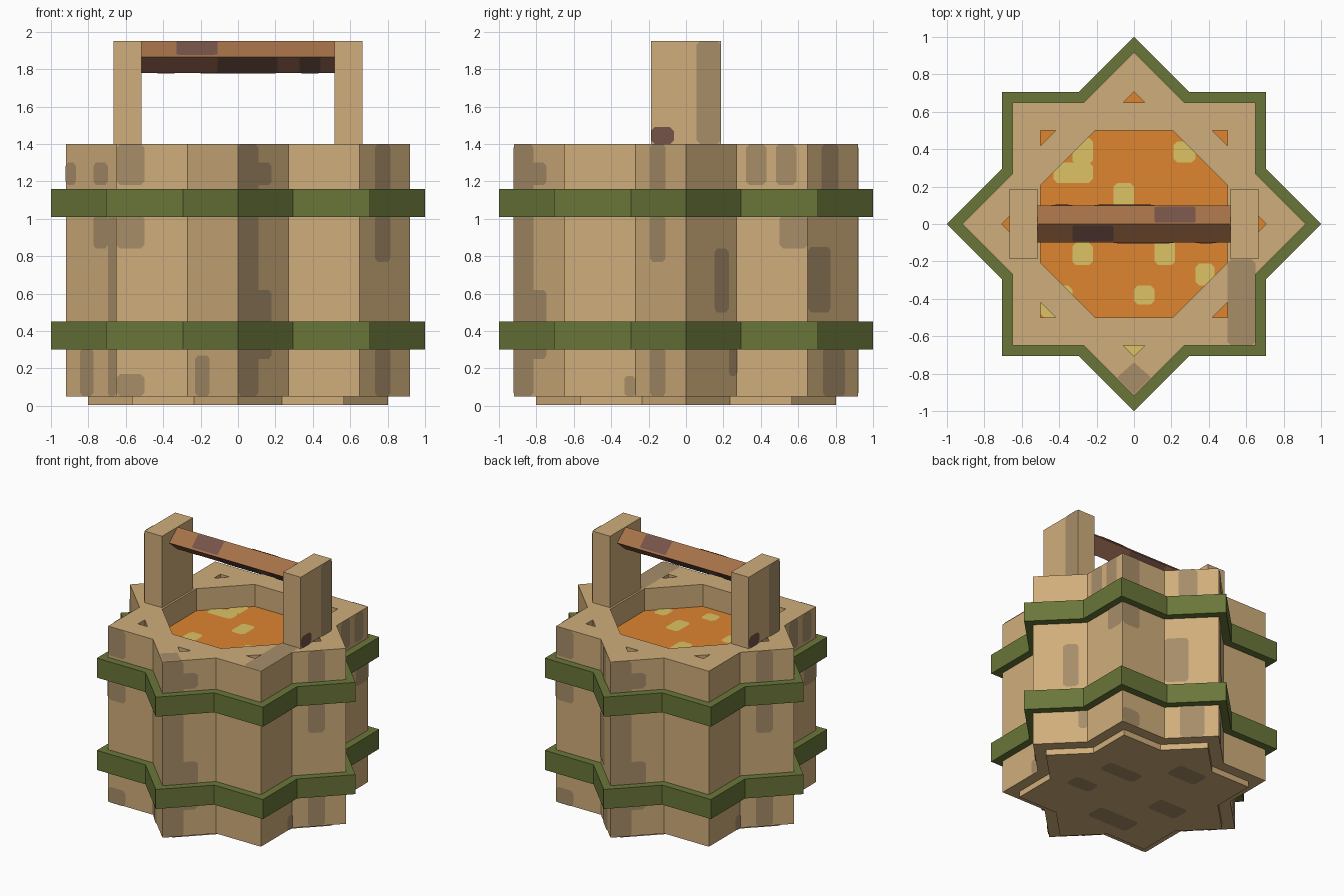
import bpy
import bmesh
from math import cos, sin, pi, radians
from mathutils import Vector

if "Cube" in bpy.data.objects:
    bpy.data.objects.remove(bpy.data.objects["Cube"])


def material(name, code):
    """Flat material from an sRGB hex code."""
    rgb = []
    for i in range(0, 6, 2):
        c = int(code[i:i + 2], 16) / 255
        rgb.append(c / 12.92 if c < 0.04 else ((c + 0.055) / 1.055) ** 2.4)
    mat = bpy.data.materials.new(name)
    mat.use_nodes = True
    mat.diffuse_color = (*rgb, 1)
    mat.node_tree.nodes["Principled BSDF"].inputs["Base Color"].default_value = (*rgb, 1)
    return mat


tan = material("tan wood", "D0AE7B")
worn = material("worn wood", "A78D69")
green = material("green band", "697639")
orange = material("orange liquid", "DE8530")
yellow = material("yellow foam", "DCC264")
brown = material("brown grip", "A57148")
russet = material("russet grip", "9C6B54")
dark = material("dark brown", "755348")


def add_object(name, verts, faces, mats, fix_normals=True):
    mesh = bpy.data.meshes.new(name)
    mesh.from_pydata([tuple(v) for v in verts], [], faces)
    if fix_normals:
        bm = bmesh.new()
        bm.from_mesh(mesh)
        bmesh.ops.recalc_face_normals(bm, faces=bm.faces)
        bm.to_mesh(mesh)
        bm.free()
    for mat in mats:
        mesh.materials.append(mat)
    obj = bpy.data.objects.new(name, mesh)
    bpy.context.scene.collection.objects.link(obj)
    return obj


def square(half, turn=0):
    r = half * 2 ** 0.5
    return [(r * cos(pi / 4 + turn + i * pi / 2), r * sin(pi / 4 + turn + i * pi / 2))
            for i in range(4)]


def star(half):
    """Eight-pointed outline of two crossed squares."""
    tip, notch = half * 2 ** 0.5, half / cos(pi / 8)
    return [((notch if i % 2 else tip) * cos(i * pi / 8),
             (notch if i % 2 else tip) * sin(i * pi / 8)) for i in range(16)]


def prism(name, outline, z0, z1, mat):
    n = len(outline)
    verts = [(x, y, z) for z in (z0, z1) for x, y in outline]
    faces = [tuple(range(n)), tuple(range(n, 2 * n))]
    faces += [(i, (i + 1) % n, (i + 1) % n + n, i + n) for i in range(n)]
    return add_object(name, verts, faces, [mat])


def tube(name, outer, inner, z0, z1, mat):
    n = len(outer)
    loops = [(outer, z0), (outer, z1), (inner, z1), (inner, z0)]
    verts = [(x, y, z) for loop, z in loops for x, y in loop]
    faces = []
    for k in range(4):
        a, b = k * n, (k + 1) % 4 * n
        faces += [(a + i, a + (i + 1) % n, b + (i + 1) % n, b + i) for i in range(n)]
    return add_object(name, verts, faces, [mat])


def patches(name, mat, origin, u_dir, v_dir, rects):
    """Thin painted patches with clipped corners on a plane."""
    origin, u_dir, v_dir = Vector(origin), Vector(u_dir), Vector(v_dir)
    verts, faces = [], []
    for u0, u1, v0, v1 in rects:
        c = min(0.02, (u1 - u0) / 4, (v1 - v0) / 4)
        pts = [(u0 + c, v0), (u1 - c, v0), (u1, v0 + c), (u1, v1 - c),
               (u1 - c, v1), (u0 + c, v1), (u0, v1 - c), (u0, v0 + c)]
        faces.append(tuple(range(len(verts), len(verts) + 8)))
        verts += [origin + u_dir * u + v_dir * v for u, v in pts]
    return add_object(name, verts, faces, [mat], fix_normals=False)


def wall_patches(name, mat, angle, distance, rects):
    a = radians(angle)
    d = distance + 0.004
    return patches(name, mat, (d * cos(a), d * sin(a), 0), (-sin(a), cos(a), 0), (0, 0, 1), rects)


# Barrel: two crossed square walls, base and bands
for label, turn in (("straight", 0), ("diagonal", pi / 4)):
    tube(label + "_wall", square(0.65, turn), square(0.5, turn), 0.05, 1.4, tan)
prism("base", star(0.567), 0.005, 0.06, tan)
for label, z in (("lower", 0.3), ("upper", 1.01)):
    tube(label + "_band", star(0.707), star(0.64), z, z + 0.15, green)

# Liquid with foam spots
level = 1.23
prism("liquid", star(0.57), level - 0.03, level, orange)
patches("foam", yellow, (0, 0, level + 0.004), (1, 0, 0), (0, 1, 0), [
    (-.43, -.22, .22, .33), (-.33, -.22, .32, .46), (.21, .33, .33, .44),
    (-.11, 0, .06, .22), (-.33, -.22, -.22, -.1), (.11, .22, -.22, -.05),
    (.33, .43, -.33, -.21), (0, .11, -.43, -.33), (-.5, -.33, -.5, -.33),
    (-.06, .06, -.71, -.64)])

# Worn patches on the staves
front = [(-.65, -.5, 1.18, 1.4), (-.65, -.5, .84, 1.02), (-.65, -.5, .05, .17)]
side = [(-.33, -.27, .05, .16), (.32, .43, 1.18, 1.4), (.48, .59, 1.18, 1.4),
        (.5, .65, .84, 1.02)]
corner = [(-.65, -.5, .05, 1.4), (-.52, -.4, 1.18, 1.3), (-.52, -.4, .25, .62),
          (.38, .5, 1.14, 1.4), (.38, .5, .77, 1.02), (.38, .5, .05, .31)]
back_corner = [(.27, .44, .5, .85), (.37, .5, 1.14, 1.4), (.38, .55, .05, .31),
               (-.33, -.27, .16, .31), (-.44, -.33, .5, .84)]
front_corner = [(-.65, -.57, 1.18, 1.3), (-.44, -.33, 1.18, 1.3), (-.44, -.33, .84, 1.02),
                (-.54, -.44, .05, .31), (-.33, -.27, .05, 1.02), (.33, .44, .05, .27)]
for label, angle, rects in (
        ("front", -90, front), ("back", 90, front), ("left", 0, side), ("right", 180, side),
        ("front_left", -45, corner), ("back_right", 135, corner),
        ("back_left", 45, back_corner), ("front_right", -135, front_corner)):
    wall_patches(label + "_worn_patches", worn, angle, 0.65, rects)
patches("rim_worn_patch", worn, (0, 0, 1.404), (1, 0, 0), (0, 1, 0), [(.5, .65, -.65, -.19)])
add_object("rim_tip_patch", [(0, -.91, 1.404), (.09, -.82, 1.404), (0, -.74, 1.404),
                             (-.09, -.82, 1.404)], [(0, 1, 2, 3)], [worn], False)
patches("base_worn_patches", worn, (0, 0, 0), (0, 1, 0), (1, 0, 0), [
    (-.45, -.3, -.3, .05), (-.1, .05, -.45, -.2), (.1, .22, .1, .4), (.35, .5, -.25, 0),
    (-.2, -.08, .25, .45)])

# Handle posts with worn edges
for label, s in (("left", 1), ("right", -1)):
    x0, x1 = sorted((s * 0.515, s * 0.665))
    prism(label + "_post", [(x0, -.187), (x1, -.187), (x1, .187), (x0, .187)], 1.4, 1.95, tan)
    angle = 0 if s > 0 else 180
    wall_patches(label + "_post_worn_edge", worn, angle, 0.665, [(.055, .187, 1.4, 1.95)])
    wall_patches(label + "_post_stain", dark, angle, 0.665, [(-.187, -.065, 1.4, 1.49)])

# Diamond-section grip bar, redder underneath
mid, ry, rz = 1.865, 0.1, 0.085
section = [(-ry, mid), (0, mid - rz), (ry, mid), (0, mid + rz)]
grip = add_object("grip_bar", [(x, y, z) for x in (-.515, .515) for y, z in section],
                  [(i, (i + 1) % 4, (i + 1) % 4 + 4, i + 4) for i in range(4)]
                  + [(0, 1, 2, 3), (4, 5, 6, 7)], [brown, russet])
for face in grip.data.polygons:
    face.material_index = 1 if face.normal.z < -0.1 else 0
for label, s in (("front", 1), ("back", -1)):
    patches(label + "_grip_stains", dark, (0, -s * 0.003, mid - rz - 0.003),
            (s, 0, 0), (0, -s * ry, rz), [(-.11, .21, 0, 1), (.33, .44, 0, 1)])
    patches(label + "_grip_top_stains", dark, (0, -s * (ry + 0.003), mid + 0.003),
            (s, 0, 0), (0, s * ry, rz), [(-.33, -.11, .1, .95)])
